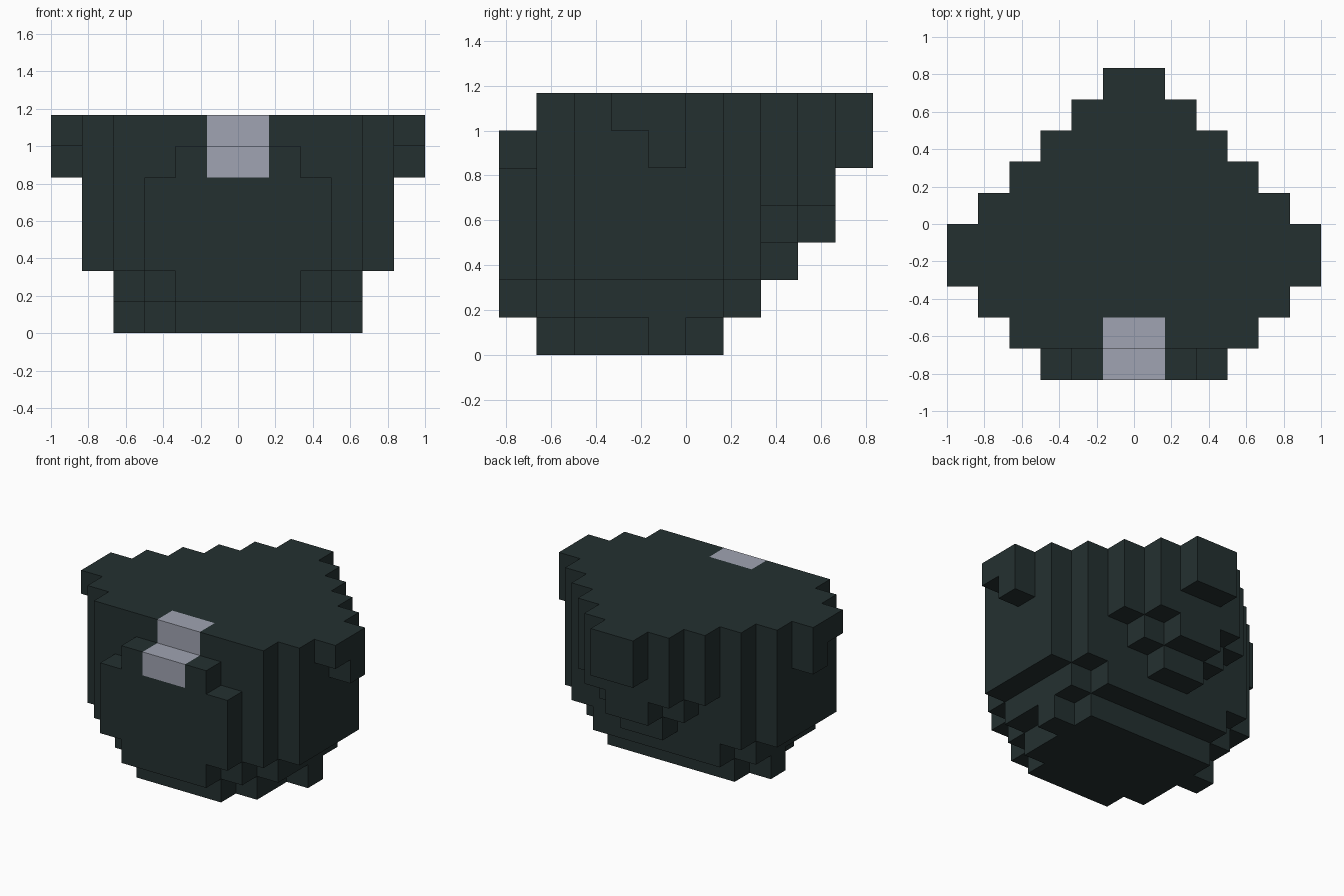
import bpy
import bmesh
from mathutils import Vector

if "Cube" in bpy.data.objects:
    bpy.data.objects.remove(bpy.data.objects["Cube"], do_unlink=True)

UNIT = 1 / 6      # edge length of one block
FRONT = -5        # first block row, at the front

# Half-widths in blocks: one string per layer from the bottom up,
# one digit per row from front to back
LAYERS = [
    "0233430000",
    "2344443000",
    "3455554100",
    "3455554210",
    "3455554320",
    "2455654321",
    "0456654321",
]


def make_material(name, color):
    mat = bpy.data.materials.new(name)
    mat.use_nodes = True
    mat.diffuse_color = (*color, 1)
    bsdf = next(n for n in mat.node_tree.nodes if n.type == "BSDF_PRINCIPLED")
    bsdf.inputs["Base Color"].default_value = (*color, 1)
    bsdf.inputs["Roughness"].default_value = 0.9
    return mat


def block_material(x, y, z):
    # Pale stepped patch on the two centre blocks of the front brow
    return int(x in (-1, 0) and (y, z) in ((FRONT, 5), (FRONT + 1, 6)))


# Filled blocks, symmetric about the centre plane
blocks = {
    (x, FRONT + row, z)
    for z, layer in enumerate(LAYERS)
    for row, digit in enumerate(layer)
    for x in range(-int(digit), int(digit))
}

# Outer skin: one square for each block side without a neighbour
bm = bmesh.new()
for block in sorted(blocks):
    centre = Vector(block) + Vector((0.5, 0.5, 0.5))
    for axis in range(3):
        for sign in (-1, 1):
            step = Vector((0, 0, 0))
            step[axis] = sign
            if tuple(int(c) for c in Vector(block) + step) in blocks:
                continue
            u = Vector((0, 0, 0))
            u[(axis + 1) % 3] = 0.5
            v = step.cross(u)
            middle = centre + step / 2
            corners = (middle - u - v, middle + u - v, middle + u + v, middle - u + v)
            face = bm.faces.new([bm.verts.new(c * UNIT) for c in corners])
            face.material_index = block_material(*block)

# Join the squares into large flat faces
bmesh.ops.remove_doubles(bm, verts=bm.verts, dist=0.001)
bmesh.ops.dissolve_limit(bm, angle_limit=0.01, verts=bm.verts, edges=bm.edges,
                         delimit={"MATERIAL"})

mesh = bpy.data.meshes.new("stepped_block_body")
bm.to_mesh(mesh)
bm.free()
mesh.materials.append(make_material("dark_slate", (0.0176, 0.0296, 0.0296)))
mesh.materials.append(make_material("pale_grey", (0.352, 0.371, 0.445)))
body = bpy.data.objects.new("stepped_block_body", mesh)
bpy.context.collection.objects.link(body)
